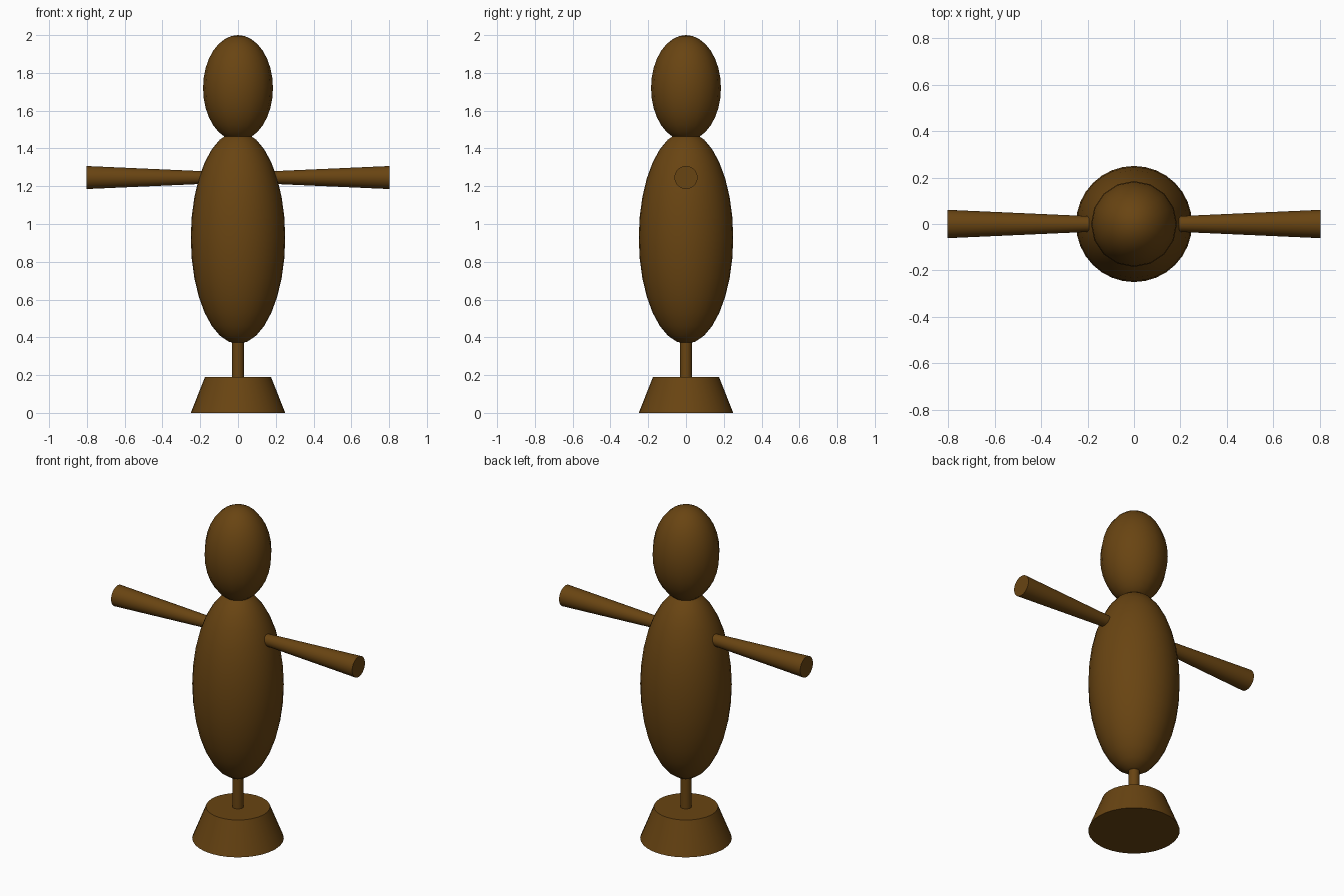
import bpy
from math import pi, radians

if "Cube" in bpy.data.objects:
    bpy.data.objects.remove(bpy.data.objects["Cube"])

wood = bpy.data.materials.new("dark_wood")
wood.diffuse_color = (0.14, 0.058, 0.006, 1)
wood.use_nodes = True
wood.node_tree.nodes["Principled BSDF"].inputs["Base Color"].default_value = wood.diffuse_color


def finish(name):
    """Name, colour and smooth the newly added part."""
    ob = bpy.context.object
    ob.name = name
    ob.data.materials.append(wood)
    bpy.ops.object.transform_apply(location=False, rotation=True, scale=True)
    bpy.ops.object.shade_smooth_by_angle(angle=radians(40))
    return ob


def ellipsoid(name, z, radius, half_height, segments):
    bpy.ops.mesh.primitive_uv_sphere_add(segments=segments, ring_count=16,
                                         radius=1, location=(0, 0, z))
    bpy.context.object.scale = (radius, radius, half_height)
    return finish(name)


def cone(name, r1, r2, depth, loc, rot=(0, 0, 0)):
    bpy.ops.mesh.primitive_cone_add(vertices=32, radius1=r1, radius2=r2,
                                    depth=depth, location=loc, rotation=rot)
    return finish(name)


# Stand: tapered base and thin post reaching into the torso
cone("base", 0.25, 0.175, 0.19, (0, 0, 0.095))
cone("post", 0.031, 0.031, 0.25, (0, 0, 0.305))

# Torso and head
ellipsoid("torso", 0.928, 0.25, 0.562, 32)
ellipsoid("head", 1.72, 0.185, 0.28, 16)

# Arms: flare outward from the torso
inner, outer = 0.15, 0.803
for side, label in ((1, "right"), (-1, "left")):
    cone("arm_" + label, 0.032, 0.061, outer - inner,
         (side * (inner + outer) / 2, 0, 1.246), (0, side * pi / 2, 0))
